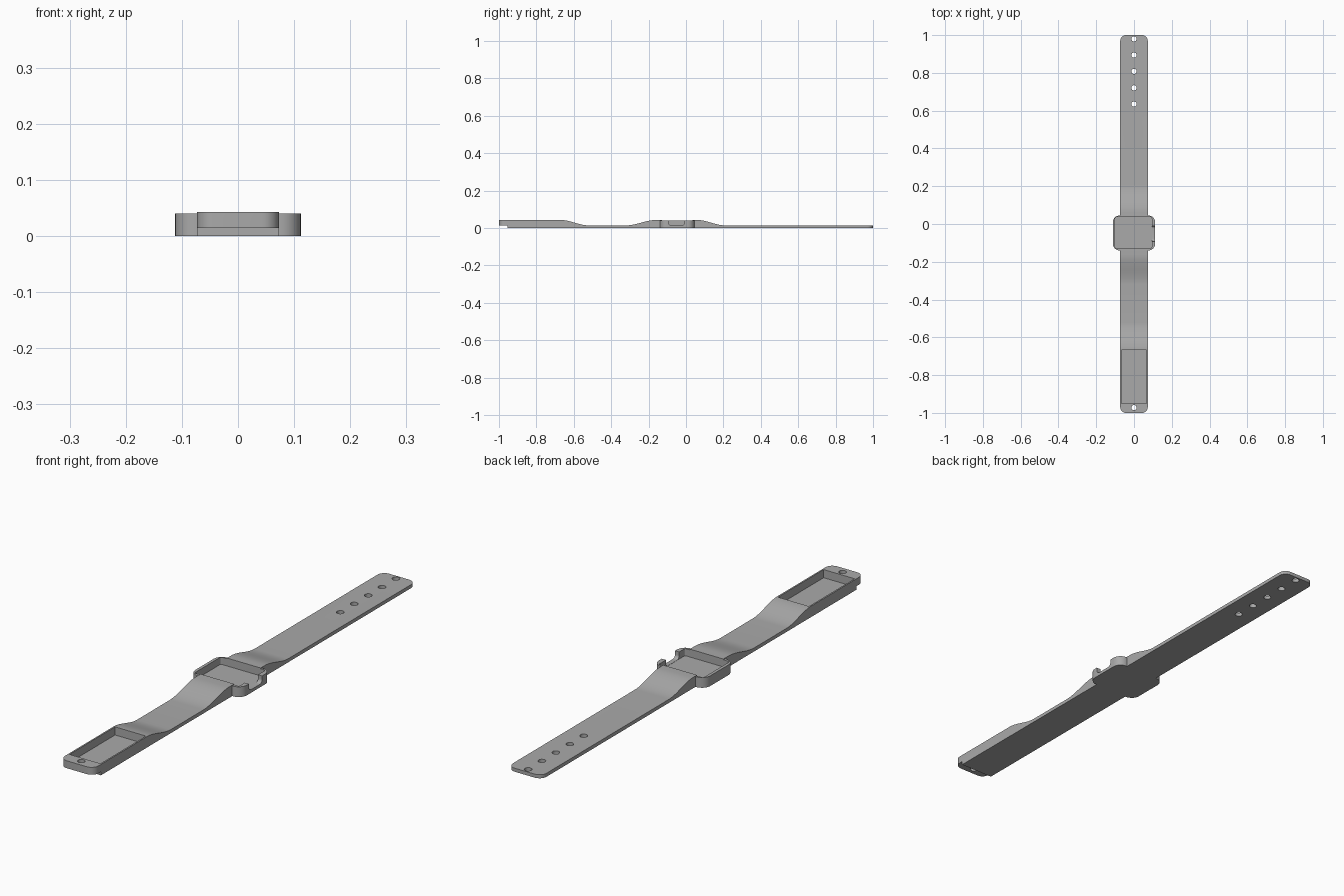
import bpy, bmesh, math
from mathutils import Vector

cube = bpy.data.objects.get("Cube")
if cube:
    bpy.data.objects.remove(cube, do_unlink=True)

grey = bpy.data.materials.new("plain grey")
grey.use_nodes = True
grey.diffuse_color = (0.4, 0.4, 0.4, 1)
grey.node_tree.nodes["Principled BSDF"].inputs["Base Color"].default_value = (0.4, 0.4, 0.4, 1)


def prism(name, outline, direction):
    """Extrude a closed outline of 3D points along a direction."""
    bm = bmesh.new()
    face = bm.faces.new([bm.verts.new(p) for p in outline])
    out = bmesh.ops.extrude_face_region(bm, geom=[face])
    moved = [v for v in out["geom"] if isinstance(v, bmesh.types.BMVert)]
    bmesh.ops.translate(bm, verts=moved, vec=direction)
    bmesh.ops.recalc_face_normals(bm, faces=bm.faces)
    mesh = bpy.data.meshes.new(name)
    bm.to_mesh(mesh)
    bm.free()
    mesh.materials.append(grey)
    obj = bpy.data.objects.new(name, mesh)
    bpy.context.collection.objects.link(obj)
    return obj


def rounded(u0, u1, v0, v1, r, steps=8):
    """Rounded rectangle as a list of 2D points."""
    centres = [(u1 - r, v1 - r), (u0 + r, v1 - r), (u0 + r, v0 + r), (u1 - r, v0 + r)]
    return [(cu + r * math.cos(a), cv + r * math.sin(a))
            for k, (cu, cv) in enumerate(centres)
            for a in [math.pi / 2 * (k + i / steps) for i in range(steps + 1)]]


def block(name, x0, x1, y0, y1, z0, z1, r=0.0):
    if r:
        flat = rounded(x0, x1, y0, y1, r)
    else:
        flat = [(x0, y0), (x1, y0), (x1, y1), (x0, y1)]
    return prism(name, [(x, y, z0) for x, y in flat], (0, 0, z1 - z0))


def combine(target, tool, operation):
    """Apply a boolean and remove the tool."""
    tool.hide_render = True
    mod = target.modifiers.new("shape", "BOOLEAN")
    mod.operation, mod.object, mod.solver = operation, tool, "EXACT"
    bpy.context.view_layer.objects.active = target
    bpy.ops.object.modifier_apply(modifier=mod.name)
    bpy.data.objects.remove(tool, do_unlink=True)


def ease(y0, z0, y1, z1, steps=14):
    """Soft S-shaped ramp between two heights."""
    return [(y0 + (y1 - y0) * t, z0 + (z1 - z0) * t * t * (3 - 2 * t))
            for t in [i / steps for i in range(steps + 1)]]


THIN, THICK, HALF = 0.014, 0.043, 0.073

# Strap: side profile swept across its width, stepped under the front end
profile = [(1, 0), (1, THIN)]
profile += ease(0.21, THIN, 0.06, THICK)
profile += ease(-0.16, THICK, -0.32, THIN)
profile += ease(-0.52, THIN, -0.67, THICK)
profile += [(-1, THICK), (-1, THIN), (-0.955, THIN), (-0.955, 0)]
band = prism("watch_band", [(-HALF, y, z) for y, z in profile], (2 * HALF, 0, 0))
combine(band, block("end_rounding", -HALF, HALF, -1, 1, -0.1, 0.1, 0.03), "INTERSECT")

# Case: rounded block in the middle of the strap
combine(band, block("case_body", -0.112, 0.112, -0.14, 0.045, 0, 0.04, 0.036), "UNION")

# Recesses in the case and in the clasp end
combine(band, block("case_recess", -0.1, 0.094, -0.128, 0.036, 0.012, 0.1, 0.006), "DIFFERENCE")
combine(band, block("clasp_recess", -0.067, 0.067, -0.95, -0.667, 0.011, 0.1), "DIFFERENCE")

# Side opening with rounded lower corners
slot = [(0.08, y, z) for y, z in rounded(-0.092, -0.01, 0.0125, 0.1, 0.014)]
combine(band, prism("side_opening", slot, (0.1, 0, 0)), "DIFFERENCE")

# Pin holes
for y in (-0.972, 0.635, 0.721, 0.808, 0.894, 0.98):
    ring = [(0.014 * math.cos(a), y + 0.014 * math.sin(a), -0.1)
            for a in [math.tau * i / 20 for i in range(20)]]
    combine(band, prism("pin_hole", ring, (0, 0, 0.3)), "DIFFERENCE")

bpy.ops.object.select_all(action="DESELECT")
band.select_set(True)
bpy.context.view_layer.objects.active = band
bpy.ops.object.shade_smooth_by_angle(angle=math.radians(30))
